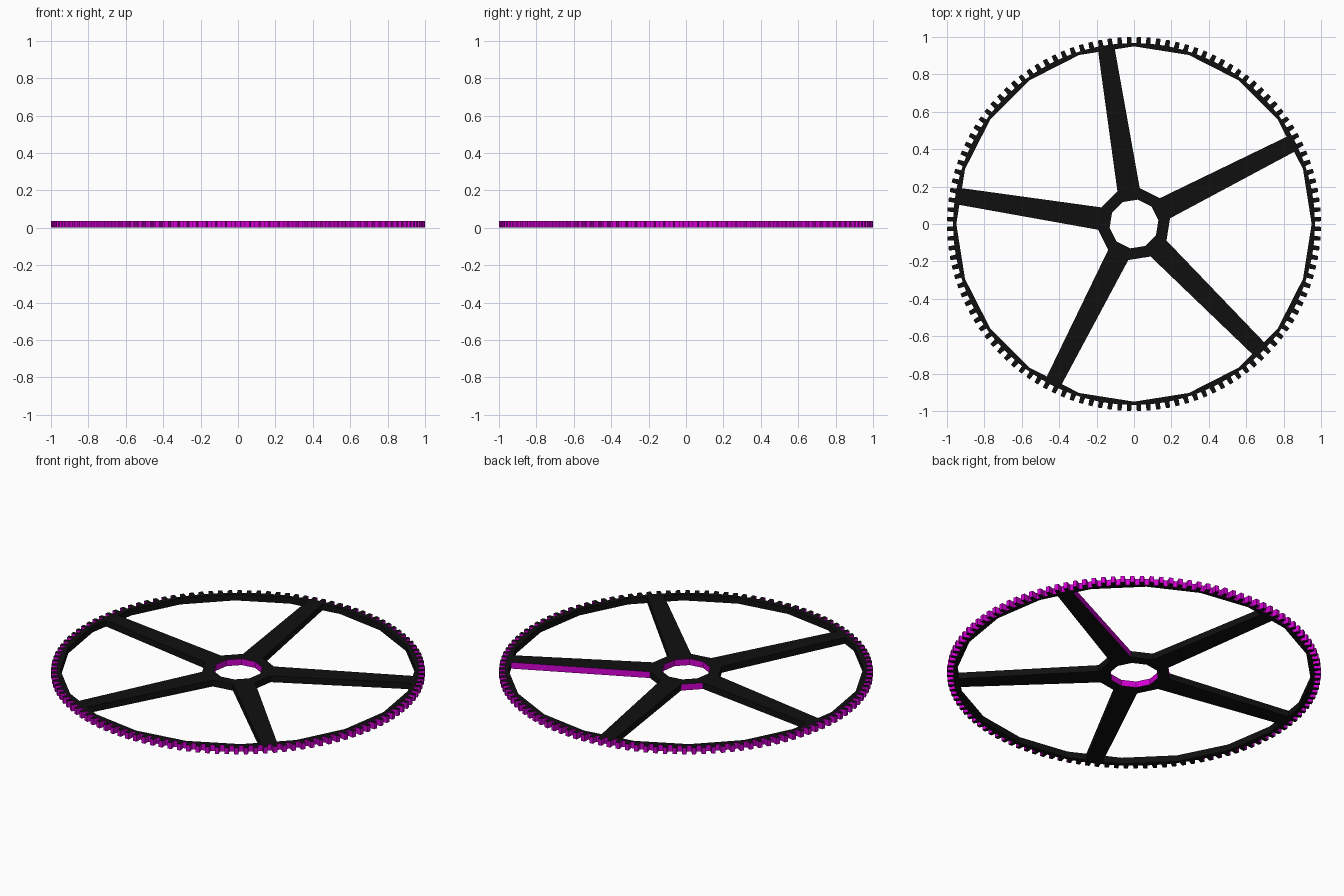
import bpy, bmesh
from math import cos, sin, pi, radians

if "Cube" in bpy.data.objects:
    bpy.data.objects.remove(bpy.data.objects["Cube"])

H = 0.037            # plate thickness
TEETH = 120


def material(name, color):
    m = bpy.data.materials.new(name)
    m.diffuse_color = color
    m.use_nodes = True
    m.node_tree.nodes["Principled BSDF"].inputs["Base Color"].default_value = m.diffuse_color
    return m


BLACK = material("black", (0.005, 0.005, 0.005, 1))
MAGENTA = material("magenta", (0.65, 0.0, 0.65, 1))


def polar(r, deg):
    return (r * cos(radians(deg)), r * sin(radians(deg)))


def make_object(name, bm):
    bmesh.ops.remove_doubles(bm, verts=bm.verts, dist=1e-6)
    mesh = bpy.data.meshes.new(name)
    bm.to_mesh(mesh)
    bm.free()
    mesh.materials.append(BLACK)
    mesh.materials.append(MAGENTA)
    obj = bpy.data.objects.new(name, mesh)
    bpy.context.collection.objects.link(obj)
    return obj


def slab(bm, pts, walls):
    """Prism over counter-clockwise pts; walls maps edge index -> material slot."""
    lo = [bm.verts.new((x, y, 0)) for x, y in pts]
    hi = [bm.verts.new((x, y, H)) for x, y in pts]
    bm.faces.new(hi)
    bm.faces.new(lo[::-1])
    for i, slot in walls.items():
        j = (i + 1) % len(pts)
        bm.faces.new((lo[i], lo[j], hi[j], hi[i])).material_index = slot


# Toothed rim: fine teeth outside, 20-sided opening inside
def opening(deg):
    return 0.95 * cos(pi / 20) / cos(radians(round(deg, 6) % 18 - 9))


profile = [(0.0, 0.967), (0.24, 0.967), (0.29, 1.0), (0.71, 1.0), (0.76, 0.967)]
pitch = 360 / TEETH
rim = [((i + f) * pitch, r) for i in range(TEETH) for f, r in profile]
bm = bmesh.new()
for (a, ra), (b, rb) in zip(rim, rim[1:] + [(360.0, 0.967)]):
    slab(bm, [polar(opening(a), a), polar(ra, a), polar(rb, b), polar(opening(b), b)],
         {1: 1, 3: 0})
make_object("toothed_rim", bm)

# Ten-sided hub, open where the spokes join
bm = bmesh.new()
for k in range(10):
    a, b = 9 + 36 * k, 45 + 36 * k
    walls = {3: 1}
    if k % 2:
        walls[1] = 1 if k == 3 else 0
    slab(bm, [polar(0.132, a), polar(0.195, a), polar(0.195, b), polar(0.132, b)], walls)
make_object("hub", bm)

# Five tapered spokes; the first has one coloured side
r_in, r_out = 0.195 * cos(pi / 10), 0.95 * cos(pi / 20)
w_in, w_out = 0.195 * sin(pi / 10), 0.045
for k in range(5):
    c, s = polar(1, 27 + 72 * k)
    outline = [(r_in, -w_in), (r_out, -w_out), (r_out, w_out), (r_in, w_in)]
    bm = bmesh.new()
    slab(bm, [(x * c - y * s, x * s + y * c) for x, y in outline],
         {0: 0, 2: 1 if k == 0 else 0})
    make_object(f"spoke_{k + 1}", bm)
